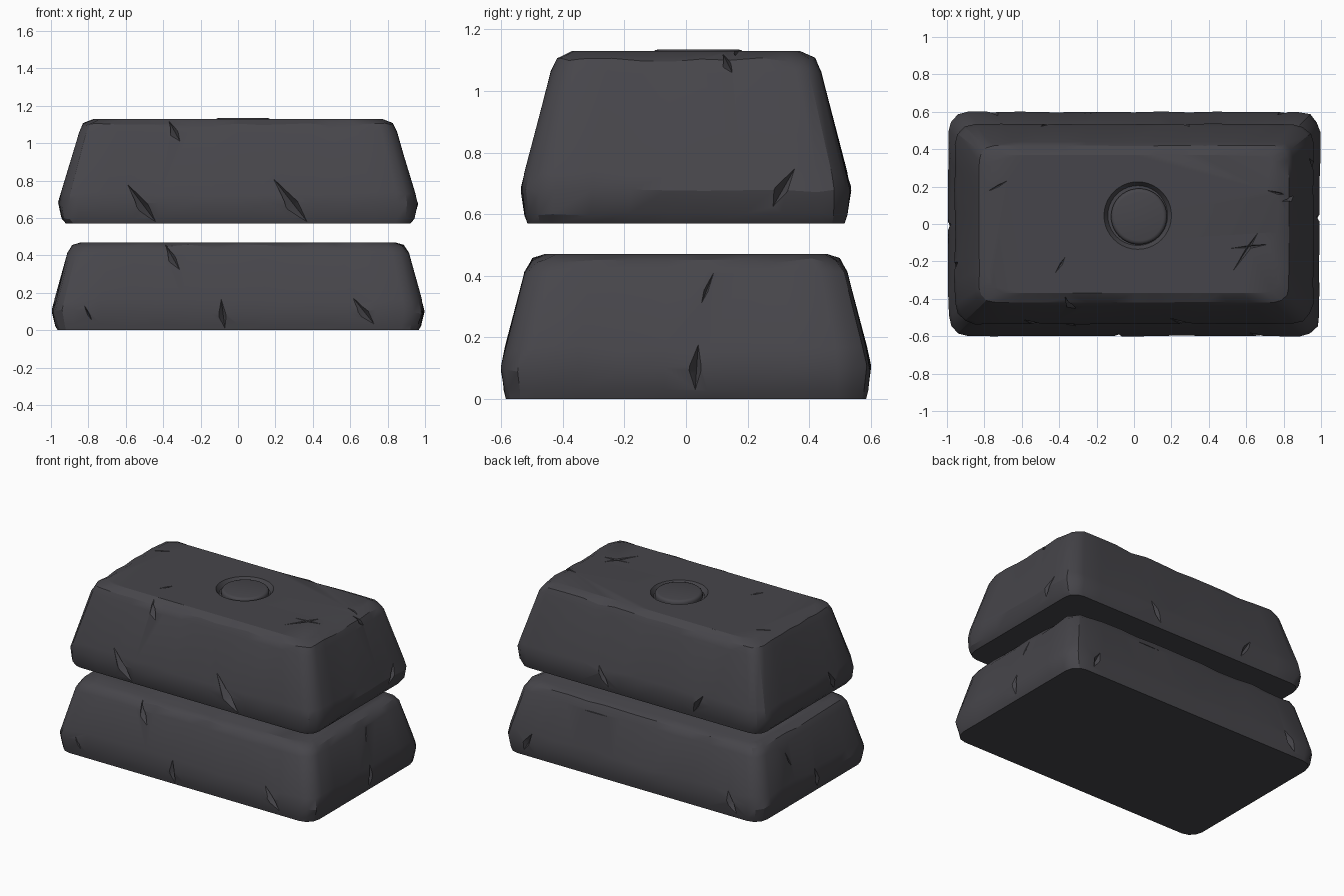
import bpy, bmesh, math, random
from mathutils import Vector

random.seed(4)
if "Cube" in bpy.data.objects:
    bpy.data.objects.remove(bpy.data.objects["Cube"])

stone = bpy.data.materials.new("dark_stone")
stone.use_nodes = True
COLOUR = (0.062, 0.06, 0.069, 1)
stone.diffuse_color = COLOUR
stone.node_tree.nodes["Principled BSDF"].inputs["Base Color"].default_value = COLOUR

# Slab profiles: height, half width, half depth, corner radius, roughness
LOWER = [(0, 0.965, 0.585, 0.09, 0), (0.03, 0.98, 0.592, 0.10, 0.003),
         (0.10, 0.998, 0.602, 0.11, 0.006), (0.16, 0.982, 0.588, 0.10, 0.006),
         (0.41, 0.915, 0.525, 0.09, 0.002), (0.45, 0.89, 0.50, 0.09, 0.004),
         (0.47, 0.84, 0.46, 0.08, 0)]
UPPER = [(0.57, 0.92, 0.515, 0.08, 0), (0.60, 0.945, 0.525, 0.09, 0.003),
         (0.68, 0.963, 0.537, 0.11, 0.006), (0.73, 0.948, 0.525, 0.10, 0.005),
         (1.06, 0.85, 0.44, 0.08, 0.002), (1.10, 0.83, 0.42, 0.08, 0.004),
         (1.13, 0.77, 0.37, 0.07, 0)]


def finish(name, bm):
    bmesh.ops.recalc_face_normals(bm, faces=bm.faces[:])
    mesh = bpy.data.meshes.new(name)
    bm.to_mesh(mesh)
    bm.free()
    mesh.materials.append(stone)
    ob = bpy.data.objects.new(name, mesh)
    bpy.context.collection.objects.link(ob)
    return ob


def activate(ob):
    bpy.ops.object.select_all(action='DESELECT')
    ob.select_set(True)
    bpy.context.view_layer.objects.active = ob


def outline(hx, hy, r):
    """Rounded rectangle with evenly split sides."""
    corners = []
    for k, (sx, sy) in enumerate([(1, 1), (-1, 1), (-1, -1), (1, -1)]):
        corners.append([Vector((sx * (hx - r) + r * math.cos(a), sy * (hy - r) + r * math.sin(a)))
                        for a in [math.pi / 2 * (k + i / 3) for i in range(4)]])
    pts = []
    for k, arc in enumerate(corners):
        pts += arc
        splits = 12 if k % 2 == 0 else 7
        end = corners[(k + 1) % 4][0]
        pts += [arc[-1].lerp(end, i / splits) for i in range(1, splits)]
    return pts


def build_slab(name, profile):
    bm = bmesh.new()
    rings = []
    for z, hx, hy, r, rough in profile:
        ring = []
        for p in outline(hx, hy, r):
            p = p * (1 - rough * random.random() * 1.5)
            ring.append(bm.verts.new((p.x, p.y, z + rough * random.uniform(-2, 2))))
        rings.append(ring)
    n = len(rings[0])
    for low, high in zip(rings, rings[1:]):
        for i in range(n):
            j = (i + 1) % n
            bm.faces.new((low[i], low[j], high[j], high[i]))
    bm.faces.new(rings[0])
    bm.faces.new(rings[-1])
    return finish(name, bm)


NORMALS = {"front": Vector((0, -1, 0)), "back": Vector((0, 1, 0)), "left": Vector((1, 0, 0)),
           "right": Vector((-1, 0, 0)), "top": Vector((0, 0, 1))}


def on_surface(profile, side, u, v):
    if side == "top":
        return Vector((u, v, profile[-1][0]))
    col = 2 if side in ("front", "back") else 1
    for a, b in zip(profile, profile[1:]):
        if a[0] <= v <= b[0]:
            half = a[col] + (b[col] - a[col]) * (v - a[0]) / (b[0] - a[0])
            break
    out = NORMALS[side] * half
    return out + (Vector((u, 0, v)) if col == 2 else Vector((0, u, v)))


def add_crack(bm, profile, side, u0, v0, u1, v1, width, depth):
    """Long pointed wedge lying across the surface."""
    a, b = on_surface(profile, side, u0, v0), on_surface(profile, side, u1, v1)
    normal = NORMALS[side]
    across = (b - a).cross(normal).normalized() * width
    mid = a.lerp(b, 0.6)
    pts = [a, b, mid + across + normal * 0.02, mid - across * 0.6 + normal * 0.02,
           mid + normal * 0.1, mid - normal * depth]
    bmesh.ops.convex_hull(bm, input=[bm.verts.new(p) for p in pts])


def carve(slab, profile, cracks, recess=False):
    bm = bmesh.new()
    for crack in cracks:
        add_crack(bm, profile, *crack)
    cutters = [finish("crack_cutter", bm)]
    if recess:
        bm = bmesh.new()
        bmesh.ops.create_cone(bm, cap_ends=True, segments=40, radius1=0.16, radius2=0.215, depth=0.08)
        bmesh.ops.translate(bm, verts=bm.verts, vec=(0.02, 0.045, 1.14))
        cutters.append(finish("recess_cutter", bm))
    for cutter in cutters:
        cutter.hide_render = True
        activate(slab)
        mod = slab.modifiers.new("carve", 'BOOLEAN')
        mod.operation, mod.solver, mod.object = 'DIFFERENCE', 'EXACT', cutter
        mod.use_self = True
        bpy.ops.object.modifier_apply(modifier=mod.name)
        bpy.data.objects.remove(cutter)
    bpy.ops.object.shade_smooth_by_angle(angle=math.radians(28))


# Lower slab with its cracks
lower = build_slab("lower_slab", LOWER)
carve(lower, LOWER, [
    ("front", -0.39, 0.46, -0.31, 0.32, 0.03, 0.015),
    ("front", -0.09, 0.17, -0.07, 0.01, 0.03, 0.025),
    ("front", 0.61, 0.18, 0.73, 0.03, 0.04, 0.02),
    ("front", -0.82, 0.13, -0.78, 0.05, 0.015, 0.015),
    ("left", 0.09, 0.41, 0.05, 0.31, 0.02, 0.015),
    ("left", 0.04, 0.18, 0.03, 0.03, 0.03, 0.025),
    ("right", 0.0, 0.17, -0.03, 0.03, 0.03, 0.02),
    ("right", 0.25, 0.36, 0.21, 0.25, 0.02, 0.015),
    ("back", -0.72, 0.18, -0.8, 0.03, 0.04, 0.025),
    ("back", 0.2, 0.40, 0.42, 0.40, 0.01, 0.01),
    ("back", 0.76, 0.17, 0.82, 0.04, 0.04, 0.02)])

# Upper slab with its cracks and round recess
upper = build_slab("upper_slab", UPPER)
carve(upper, UPPER, [
    ("front", -0.59, 0.78, -0.44, 0.58, 0.04, 0.03),
    ("front", 0.19, 0.81, 0.37, 0.58, 0.045, 0.03),
    ("front", -0.37, 1.12, -0.31, 1.01, 0.03, 0.02),
    ("left", 0.12, 1.12, 0.15, 1.06, 0.02, 0.02),
    ("left", 0.36, 0.76, 0.28, 0.62, 0.03, 0.02),
    ("right", -0.2, 0.75, -0.26, 0.61, 0.03, 0.02),
    ("back", 0.3, 0.74, 0.22, 0.6, 0.035, 0.02),
    ("back", -0.5, 0.74, -0.42, 0.6, 0.03, 0.02),
    ("top", 0.53, -0.25, 0.66, -0.05, 0.025, 0.02),
    ("top", 0.52, -0.13, 0.71, -0.11, 0.02, 0.018),
    ("top", -0.42, -0.26, -0.37, -0.18, 0.02, 0.015),
    ("top", -0.79, 0.17, -0.68, 0.23, 0.015, 0.015),
    ("top", 0.71, 0.18, 0.84, 0.15, 0.02, 0.02),
    ("top", 0.08, 0.415, 0.34, 0.40, 0.01, 0.012)], recess=True)

# Round button sitting in the recess
bm = bmesh.new()
bmesh.ops.create_cone(bm, cap_ends=True, segments=40, radius1=0.15, radius2=0.15, depth=0.06)
bmesh.ops.translate(bm, verts=bm.verts, vec=(0.027, 0.04, 1.105))
rim = [e for e in bm.edges if all(v.co.z > 1.12 for v in e.verts)]
bmesh.ops.bevel(bm, geom=rim, offset=0.02, segments=3, profile=0.5, affect='EDGES')
button = finish("round_button", bm)
activate(button)
bpy.ops.object.shade_smooth_by_angle(angle=math.radians(35))
